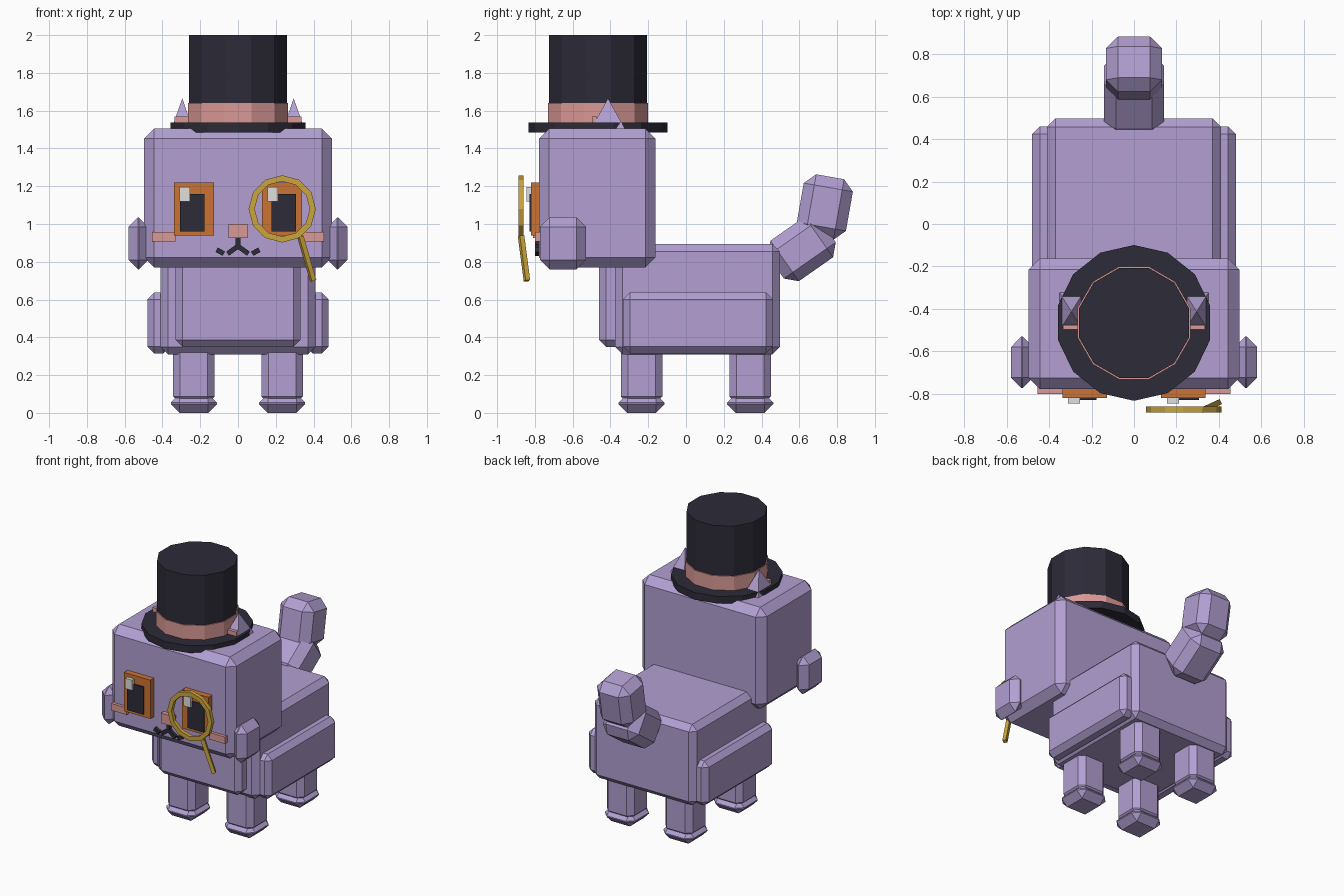
import bpy, bmesh, math
from mathutils import Vector, Matrix

if "Cube" in bpy.data.objects:
    bpy.data.objects.remove(bpy.data.objects["Cube"])


def material(name, rgb):
    m = bpy.data.materials.new(name)
    m.diffuse_color = (*rgb, 1)
    m.use_nodes = True
    m.node_tree.nodes["Principled BSDF"].inputs["Base Color"].default_value = m.diffuse_color
    return m


FUR = material("lavender_fur", (0.445, 0.347, 0.645))
DARK = material("charcoal", (0.026, 0.024, 0.039))
ORANGE = material("orange", (0.60, 0.175, 0.033))
PINK = material("pink", (0.70, 0.323, 0.305))
GOLD = material("gold", (0.60, 0.376, 0.045))
WHITE = material("pale_white", (0.745, 0.745, 0.716))


def finish(bm, name, mat, matrix=None):
    if matrix:
        bm.transform(matrix)
    bmesh.ops.recalc_face_normals(bm, faces=bm.faces)
    mesh = bpy.data.meshes.new(name)
    bm.to_mesh(mesh)
    bm.free()
    mesh.materials.append(mat)
    ob = bpy.data.objects.new(name, mesh)
    bpy.context.collection.objects.link(ob)
    return ob


def block(name, mat, size, matrix, bevel=0.0):
    """Chamfered box of a given size, placed by a matrix."""
    bm = bmesh.new()
    bmesh.ops.create_cube(bm, size=1, matrix=Matrix.Diagonal((*size, 1)))
    if bevel:
        bmesh.ops.bevel(bm, geom=bm.edges[:], offset=bevel, segments=1,
                        affect='EDGES', clamp_overlap=True)
    return finish(bm, name, mat, matrix)


def box(name, mat, x, y, z, bevel=0.0):
    """Chamfered box from its (min, max) ranges."""
    size = [abs(r[1] - r[0]) for r in (x, y, z)]
    mid = Vector([(r[0] + r[1]) / 2 for r in (x, y, z)])
    return block(name, mat, size, Matrix.Translation(mid), bevel)


def bar(name, mat, p, q, w, d):
    """Square bar from p to q."""
    p, q = Vector(p), Vector(q)
    rot = (q - p).to_track_quat('Z', 'Y').to_matrix().to_4x4()
    return block(name, mat, (w, d, (q - p).length),
                 Matrix.Translation((p + q) / 2) @ rot)


def disc(name, mat, r, z0, z1, sides, turn):
    """Hat cylinder between two heights."""
    bm = bmesh.new()
    bmesh.ops.create_cone(bm, cap_ends=True, segments=sides, radius1=r,
                          radius2=r, depth=z1 - z0)
    return finish(bm, name, mat, Matrix.Translation((0, -0.466, (z0 + z1) / 2))
                  @ Matrix.Rotation(turn, 4, 'Z'))


# Body, chest and head
box("body", FUR, (-0.41, 0.41), (-0.375, 0.497), (0.31, 0.895), 0.04)
box("chest", FUR, (-0.33, 0.33), (-0.46, -0.30), (0.35, 0.81), 0.037)
box("head", FUR, (-0.497, 0.497), (-0.778, -0.162), (0.77, 1.505), 0.053)

for s, side in ((-1, "left"), (1, "right")):
    # Haunch panels and cheek tufts
    box(f"{side}_flank", FUR, (s * 0.36, s * 0.48), (-0.333, 0.46), (0.315, 0.637), 0.036)
    box(f"{side}_cheek_tuft", FUR, (s * 0.475, s * 0.58), (-0.773, -0.53), (0.76, 1.035), 0.05)
    # Legs and feet
    for y, end in ((-0.235, "front"), (0.34, "back")):
        box(f"{end}_{side}_leg", FUR, (s * 0.124, s * 0.344),
            (y - 0.11, y + 0.11), (0.05, 0.36), 0.037)
        box(f"{end}_{side}_foot", FUR, (s * 0.112, s * 0.356),
            (y - 0.122, y + 0.122), (0, 0.1), 0.046)
    # Eyes, blush and smile
    box(f"{side}_iris", ORANGE, (s * 0.127, s * 0.338), (-0.82, -0.76), (0.94, 1.22))
    box(f"{side}_pupil", DARK, (s * 0.177, s * 0.307), (-0.829, -0.80), (0.96, 1.16))
    hx = -0.283 if s < 0 else 0.183
    box(f"{side}_eye_glint", WHITE, (hx - 0.028, hx + 0.028), (-0.845, -0.80), (1.12, 1.195))
    box(f"{side}_blush", PINK, (s * 0.33, s * 0.455), (-0.80, -0.76), (0.907, 0.957))
    path = [(0, 0.882), (s * 0.055, 0.843), (s * 0.075, 0.843), (s * 0.113, 0.864)]
    for i in (0, 2):
        bar(f"{side}_smile_{i}", DARK, (path[i][0], -0.787, path[i][1]),
            (path[i + 1][0], -0.787, path[i + 1][1]), 0.026, 0.026)
    # Ear: four-sided spike with a pink inner piece
    bm = bmesh.new()
    bmesh.ops.create_cone(bm, cap_ends=True, segments=4, radius1=math.sqrt(0.5),
                          radius2=0, depth=1)
    finish(bm, f"{side}_ear", FUR, Matrix.Translation((s * 0.295, -0.413, 1.5575))
           @ Matrix.Diagonal((0.15, 0.24, 0.215, 1)) @ Matrix.Rotation(math.pi / 4, 4, 'Z'))
    box(f"{side}_inner_ear", PINK, (s * 0.25, s * 0.335), (-0.498, -0.475), (1.5, 1.568))

# Nose and mouth stem
box("nose", PINK, (-0.05, 0.05), (-0.81, -0.76), (0.927, 1.0))
box("mouth_stem", DARK, (-0.012, 0.012), (-0.80, -0.765), (0.87, 0.93))

# Tail in two tilted segments
for name, size, y, z, tilt in (("tail_base", (0.285, 0.335, 0.262), 0.613, 0.868, 35),
                               ("tail_tip", (0.265, 0.264, 0.325), 0.735, 1.09, -10)):
    block(name, FUR, size, Matrix.Translation((0, y, z))
          @ Matrix.Rotation(math.radians(tilt), 4, 'X'), 0.057)

# Top hat
disc("hat_brim", DARK, 0.367, 1.485, 1.537, 14, 0)
disc("hat_band", PINK, 0.275, 1.50, 1.64, 12, math.pi / 12)
disc("hat_crown", DARK, 0.268, 1.50, 2.0, 12, math.pi / 12)

# Monocle: square section spun round the eye, with a handle
bm = bmesh.new()
ring = [bm.verts.new(p) for p in ((0, -0.014, 0.146), (0, -0.014, 0.178),
                                  (0, 0.014, 0.178), (0, 0.014, 0.146))]
edges = [bm.edges.new((ring[i], ring[(i + 1) % 4])) for i in range(4)]
bmesh.ops.spin(bm, geom=ring + edges, cent=(0, 0, 0), axis=(0, 1, 0),
               angle=2 * math.pi, steps=12)
bmesh.ops.remove_doubles(bm, verts=bm.verts, dist=0.001)
finish(bm, "monocle_ring", GOLD, Matrix.Translation((0.234, -0.873, 1.08)))
bar("monocle_handle", GOLD, (0.33, -0.873, 0.935), (0.398, -0.842, 0.70), 0.026, 0.026)
